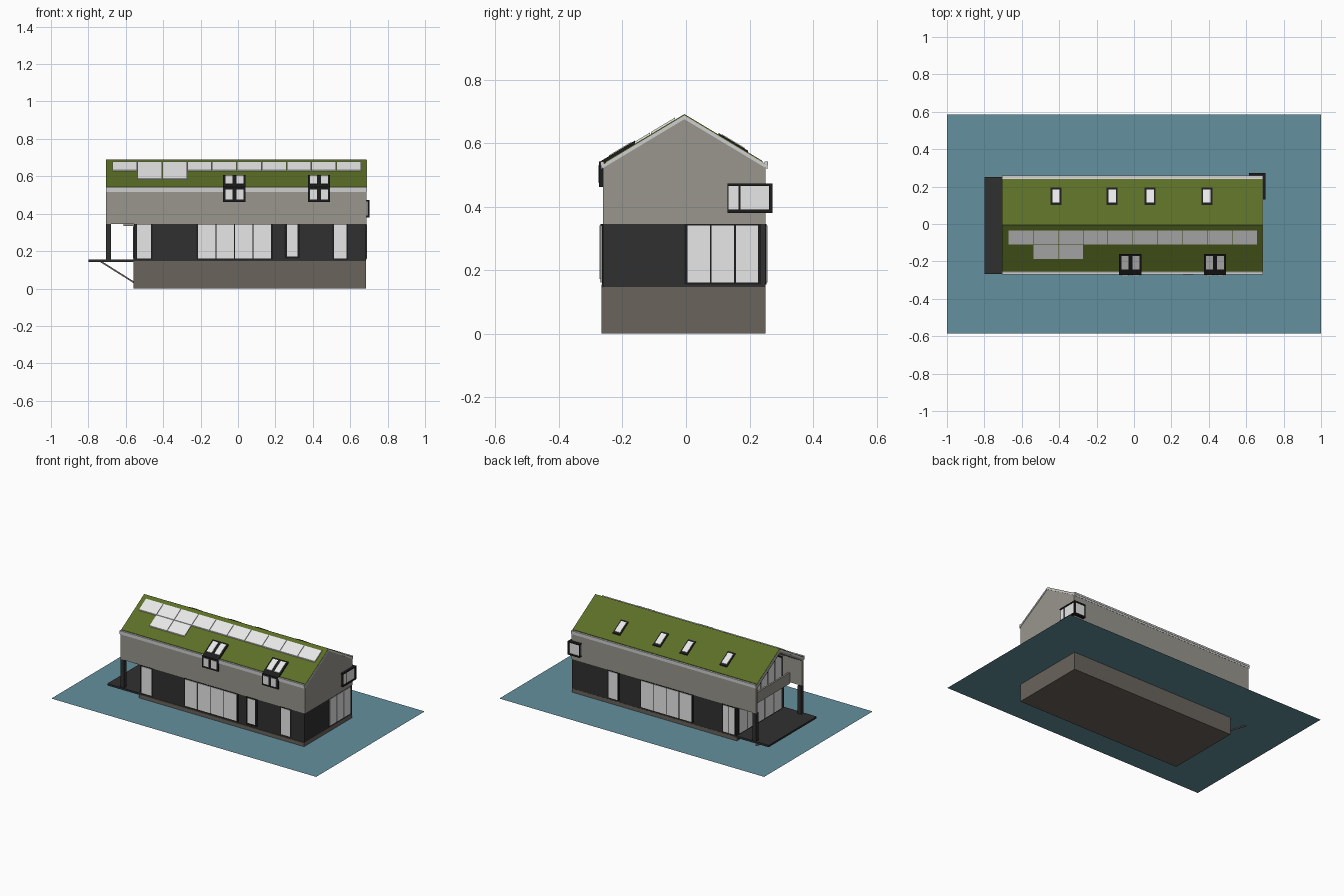
import bpy, bmesh

if "Cube" in bpy.data.objects:
    bpy.data.objects.remove(bpy.data.objects["Cube"])


def material(name, r, g, b):
    m = bpy.data.materials.new(name)
    m.use_nodes = True
    m.diffuse_color = (r, g, b, 1)
    bsdf = m.node_tree.nodes["Principled BSDF"]
    bsdf.inputs["Base Color"].default_value = (r, g, b, 1)
    bsdf.inputs["Roughness"].default_value = 0.8
    return m


WATER = material("water blue", .127, .279, .342)
HULL = material("hull brown grey", .144, .127, .107)
DARK = material("dark cladding", .03, .03, .03)
WALL = material("warm grey wall", .319, .305, .266)
GREEN = material("roof green", .105, .156, .019)
GLASS = material("pale glass", .8, .8, .8)
FRAME = material("black frame", .012, .012, .012)
TRIM = material("light trim", .62, .62, .62)

FRONT, BACK, LEFT, RECESS = -.262, .25, .685, -.555
EAVE, FLOOR, DECK = .525, .345, .148
OPEN_END = -.705
RIDGE_Y, RIDGE_Z, SLOPE = -.005, .687, .6


def prism(poly, x0, x1):
    """Profile in the y-z plane, run along x."""
    return poly, x0, x1


def box(x0, x1, y0, y1, z0, z1):
    return prism([(y0, z0), (y1, z0), (y1, z1), (y0, z1)], x0, x1)


def part(name, mat, *solids):
    bm = bmesh.new()
    for poly, x0, x1 in solids:
        a = [bm.verts.new((x0, y, z)) for y, z in poly]
        b = [bm.verts.new((x1, y, z)) for y, z in poly]
        bm.faces.new(a)
        bm.faces.new(b[::-1])
        for i in range(len(a)):
            j = (i + 1) % len(a)
            bm.faces.new((a[i], b[i], b[j], a[j]))
    bmesh.ops.recalc_face_normals(bm, faces=bm.faces[:])
    mesh = bpy.data.meshes.new(name)
    bm.to_mesh(mesh)
    bm.free()
    mesh.materials.append(mat)
    ob = bpy.data.objects.new(name, mesh)
    bpy.context.collection.objects.link(ob)
    return ob


def roof_z(y):
    return RIDGE_Z - SLOPE * abs(y - RIDGE_Y)


def roof_plate(x0, x1, y0, y1, lift, sink=.006):
    """Slab lying on one roof slope."""
    return prism([(y0, roof_z(y0) - sink), (y1, roof_z(y1) - sink),
                  (y1, roof_z(y1) + lift), (y0, roof_z(y0) + lift)], x0, x1)


def wall_plate(side, a0, a1, z0, z1, proud):
    """Thin plate on an outer wall; a runs along the wall."""
    if side == "front":
        return box(a0, a1, FRONT - proud, FRONT + .002, z0, z1)
    if side == "back":
        return box(a0, a1, BACK - .002, BACK + proud, z0, z1)
    if side == "left":
        return box(LEFT - .002, LEFT + proud, a0, a1, z0, z1)
    return box(RECESS - proud, RECESS + .002, a0, a1, z0, z1)


def window(name, side, a0, a1, z0, z1, panes=1, border=.006, proud=.003):
    part(name + "_frame", FRAME,
         wall_plate(side, a0 - border, a1 + border, z0 - border, z1, proud))
    w = (a1 - a0) / panes
    part(name + "_glass", GLASS, *[
        wall_plate(side, a0 + i * w + .003, a0 + (i + 1) * w - .003,
                   z0, z1 - .004, proud + .003) for i in range(panes)])


# Water surface
bpy.ops.mesh.primitive_plane_add(size=2, location=(0, 0, .12))
water = bpy.context.object
water.name = "water_surface"
water.scale = (1, .585, 1)
water.data.materials.append(WATER)

# Floating base, deck and strut
part("hull", HULL, box(-.56, LEFT, -.266, .251, 0, .146))
part("deck", DARK, box(-.8, -.535, -.266, .251, .141, .154))
part("deck_strut", HULL, prism([(.228, 0), (.236, 0), (.236, .01), (.228, .01)], -.74, -.56))
strut = bpy.data.objects["deck_strut"]
for v in strut.data.vertices:
    v.co.z += .03 + (-.56 - v.co.x) * .63

# Ground floor with corner posts under the overhang
part("ground_floor", DARK, box(RECESS, LEFT, FRONT, BACK, .146, FLOOR))
part("porch_posts", DARK, *[box(OPEN_END, -.678, y, y + .027, DECK, FLOOR)
                            for y in (FRONT, BACK - .027)])

# Upper storey and its open overhang
gable = [(FRONT, FLOOR), (FRONT, EAVE), (RIDGE_Y, .68), (BACK, EAVE), (BACK, FLOOR)]
part("upper_storey", WALL, prism(gable, RECESS, LEFT + .003))
t = .016
inner = [(BACK - t, FLOOR), (BACK - t, EAVE - .01), (RIDGE_Y, .66),
         (FRONT + t, EAVE - .01), (FRONT + t, FLOOR)]
part("overhang_shell", WALL, prism(gable + inner, OPEN_END, RECESS))
part("balcony_rail", WALL, box(-.612, -.6, FRONT + t, BACK - t, .335, .41))
part("balcony_floor", WALL, box(-.6, RECESS, FRONT + t, BACK - t, .335, FLOOR))

# Roof: light edge layer with planted layer on top
y0, y1 = -.268, .256
part("roof_edge", TRIM, prism(
    [(y0, roof_z(y0) - .012), (y0, roof_z(y0)), (RIDGE_Y, RIDGE_Z), (y1, roof_z(y1)),
     (y1, roof_z(y1) - .012), (RIDGE_Y, RIDGE_Z - .012)], OPEN_END - .002, LEFT + .006))
part("green_roof", GREEN,
     roof_plate(OPEN_END, LEFT + .003, -.253, RIDGE_Y, .004),
     roof_plate(OPEN_END, LEFT + .003, RIDGE_Y, .241, .004))
part("gutters", TRIM, box(OPEN_END, LEFT + .004, -.27, -.258, .53, .542),
     box(OPEN_END, LEFT + .004, .247, .258, .53, .542))

# Solar panels
panels = [(i, -.11, -.035) for i in range(10)] + [(i, -.186, -.113) for i in (1, 2)]
part("solar_panels", GLASS, *[
    roof_plate(-.67 + i * .133, -.67 + i * .133 + .13, a, b, .011) for i, a, b in panels])

# Rear skylights
for i, x in enumerate((-.417, -.117, .086, .39)):
    part(f"skylight_frame_{i}", FRAME, roof_plate(x - .029, x + .029, .102, .195, .009))
    part(f"skylight_glass_{i}", GLASS, roof_plate(x - .02, x + .02, .114, .184, .012))

# Front eave windows, folding from wall onto roof
for i, x in enumerate((-.019, .433)):
    h = .06
    part(f"eave_window_frame_{i}", FRAME,
         box(x - h, x + h, -.274, FRONT, .462, .542),
         roof_plate(x - h, x + h, -.274, -.16, .014))
    panes = []
    for s in (-1, 1):
        a, b = sorted((x + s * .01, x + s * .049))
        panes += [box(a, b, -.277, -.27, .475, .53), roof_plate(a, b, -.243, -.171, .017)]
    part(f"eave_window_glass_{i}", GLASS, *panes)

# Ground floor glazing
Z0, Z1 = .16, FLOOR
window("front_end_window", "front", -.543, -.463, Z0, Z1)
window("front_wide_window", "front", -.217, .18, Z0, Z1, 4)
window("front_door", "front", .26, .32, .172, Z1, 1, .012, .007)
window("front_side_window", "front", .51, .583, Z0, Z1)
window("back_end_window", "back", -.55, -.455, Z0, Z1, 2)
window("back_wide_window", "back", -.225, .165, Z0, Z1, 4)
window("back_side_window", "back", .335, .41, Z0, Z1)
window("left_window", "left", .002, .23, Z0, Z1, 3)
window("porch_window", "right", -.235, .225, Z0, .335, 5)

# Gable glazing behind the balcony
g = RECESS
part("gable_frame", FRAME, prism(
    [(-.24, FLOOR), (-.24, .51), (RIDGE_Y, .652), (.228, .51), (.228, FLOOR)], g - .004, g))
strips = []
n, lo, hi = 6, -.232, .22
step = (hi - lo) / n
for i in range(n):
    a, b = lo + i * step + .005, lo + (i + 1) * step - .005
    strips.append(prism([(a, .36), (b, .36), (b, roof_z(b) - .05), (a, roof_z(a) - .05)],
                        g - .007, g - .002))
part("gable_glass", GLASS, *strips)

# Projecting corner window
part("corner_window_frame", FRAME,
     box(.615, .703, .13, .272, .38, .39), box(.615, .703, .13, .272, .464, .472),
     box(.692, .703, .261, .272, .38, .472), box(.692, .701, .13, .134, .38, .472),
     box(.615, .62, .262, .27, .38, .472), box(.692, .701, .166, .171, .38, .472))
part("corner_window_glass", GLASS, box(.618, .698, .132, .267, .39, .464))
